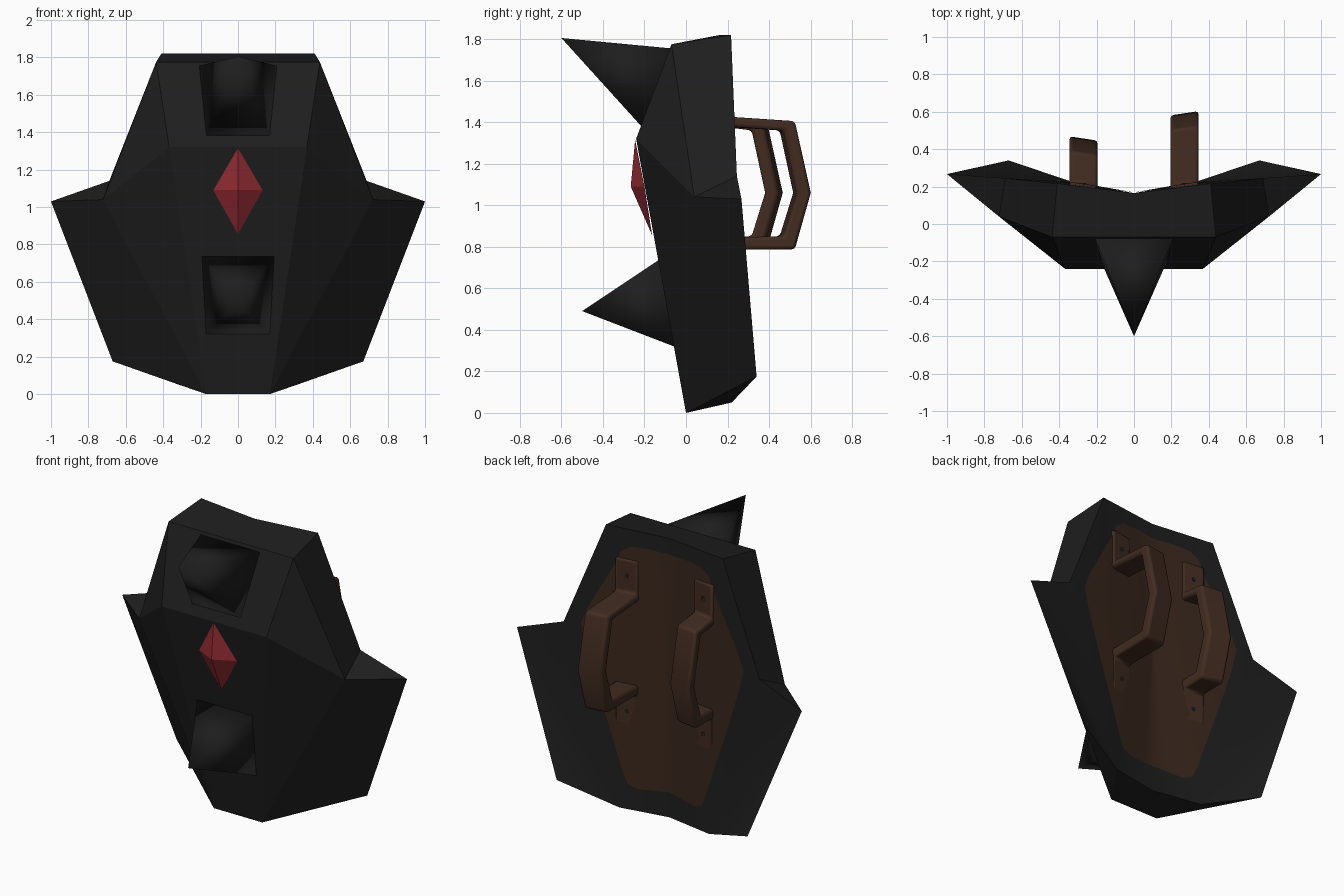
import bpy, bmesh, math
from mathutils import Vector
from mathutils.bvhtree import BVHTree

if "Cube" in bpy.data.objects:
    bpy.data.objects.remove(bpy.data.objects["Cube"])


def material(name, rgb):
    m = bpy.data.materials.new(name)
    m.diffuse_color = (*rgb, 1)
    m.use_nodes = True
    m.node_tree.nodes["Principled BSDF"].inputs["Base Color"].default_value = m.diffuse_color
    return m


BLACK = material("black_metal", (0.0130, 0.0130, 0.0130))
LINING = material("dark_brown_lining", (0.042, 0.021, 0.012))
LEATHER = material("brown_leather", (0.054, 0.025, 0.015))
RED = material("red_gem", (0.28, 0.023, 0.032))
STEEL = material("dark_rivet", (0.02, 0.02, 0.022))


def make(name, bm, mat, smooth=None):
    bmesh.ops.remove_doubles(bm, verts=bm.verts, dist=1e-4)
    bmesh.ops.recalc_face_normals(bm, faces=bm.faces)
    me = bpy.data.meshes.new(name)
    bm.to_mesh(me)
    ob = bpy.data.objects.new(name, me)
    bpy.context.collection.objects.link(ob)
    me.materials.append(mat)
    if smooth:
        bpy.ops.object.select_all(action='DESELECT')
        ob.select_set(True)
        bpy.context.view_layer.objects.active = ob
        bpy.ops.object.shade_smooth_by_angle(angle=math.radians(smooth))
    return ob


# Shield body: named corner points of one half, built on both sides
P = {
    "A0": (0, -.07, 1.775), "A": (.438, -.07, 1.775),     # front top
    "B0": (0, -.24, 1.32), "B": (.368, -.24, 1.32),       # front ridge
    "G0": (0, 0, 0), "G": (.17, 0, 0),                    # front bottom
    "C": (.722, .04, 1.04), "S": (.688, .245, 1.14),      # shoulder front / back
    "D": (1, .267, 1.03), "E": (.67, .34, .175),          # wing tip, lower corner
    "T0": (0, .165, 1.82), "T": (.41, .217, 1.82),        # back top
    "F0": (0, .165, .05), "F": (.315, .22, .05),          # back bottom
}
FACES = ["A0 A B B0", "B0 B G G0", "A0 A T T0", "A T S C", "A B C", "B C G",
         "C D E G", "C S D", "E F G", "G0 G F F0",
         "T0 T F F0", "T S F", "S D F", "D E F"]
bm = bmesh.new()
for side in (1, -1):
    for f in FACES:
        bm.faces.new([bm.verts.new((P[k][0] * side, P[k][1], P[k][2])) for k in f.split()])
bmesh.ops.remove_doubles(bm, verts=bm.verts, dist=1e-4)
bmesh.ops.recalc_face_normals(bm, faces=bm.faces)
tree = BVHTree.FromBMesh(bm)
body = make("shield_body", bm, BLACK)
for p in body.data.polygons:                              # only the back is smooth
    p.use_smooth = p.normal.y > .7


# Back lining: rings of an outline laid onto the back surface
def on_back(x, z, lift):
    hit = tree.ray_cast(Vector((x, 2, z)), Vector((0, -1, 0)))[0]
    return (x, hit.y + lift, z)


half = [(0, 1.72), (.15, 1.725), (.25, 1.715), (.31, 1.675), (.345, 1.59), (.43, 1.44),
        (.53, 1.26), (.57, 1.16), (.54, 1.03), (.44, .72), (.35, .46),
        (.29, .28), (.26, .215), (.2, .19), (.1, .20), (0, .21)]
outline = half + [(-x, z) for x, z in half[-2:0:-1]]
RINGS, CZ = 8, 1.0
bm = bmesh.new()
rings = []
for r in range(1, RINGS + 1):
    t = r / RINGS
    rings.append([bm.verts.new(on_back(x * t, CZ + (z - CZ) * t, .004)) for x, z in outline])
centre = bm.verts.new(on_back(0.0001, CZ, .004))
n = len(outline)
for i in range(n):
    j = (i + 1) % n
    bm.faces.new((centre, rings[0][j], rings[0][i]))
    for a, b in zip(rings, rings[1:]):
        bm.faces.new((a[i], a[j], b[j], b[i]))
lining = make("back_lining", bm, LINING, 60)
if lining.data.polygons[0].normal.y < 0:
    lining.data.flip_normals()


# Spikes and gem: pyramids over a four-cornered base
def pyramid(name, base, tip, mat, smooth=None):
    bm = bmesh.new()
    b = [bm.verts.new(p) for p in base]
    t = bm.verts.new(tip)
    bm.faces.new(b)
    for i in range(4):
        bm.faces.new((b[i], b[(i + 1) % 4], t))
    make(name, bm, mat, smooth)


pyramid("upper_spike", [(-.21, -.07, 1.755), (.21, -.07, 1.755), (.17, -.215, 1.38), (-.17, -.215, 1.38)],
        (0, -.6, 1.805), BLACK, 180)
pyramid("lower_spike", [(-.195, -.13, .737), (.195, -.13, .737), (.17, -.058, .32), (-.17, -.058, .32)],
        (0, -.5, .49), BLACK, 180)
pyramid("gem", [(0, -.245, 1.315), (.132, -.2, 1.09), (0, -.163, .855), (-.132, -.2, 1.09)],
        (0, -.266, 1.09), RED)


# Handles: a bent strap profile in y-z, swept across x and tilted with the back
def handle(name, side, d):
    prof = [(.17, 1.635), (.214, 1.635), (.214, 1.425), (.515 + d, 1.405), (.592 + d, 1.06),
            (.515 + d, .787), (.214, .787), (.214, .575), (.17, .575),
            (.17, .845), (.46 + d, .85), (.525 + d, 1.06), (.46 + d, 1.36), (.17, 1.38)]
    bm = bmesh.new()

    def place(x, y, z):
        return (side * x, y + .15 * (x - .27), z)

    a = [bm.verts.new(place(.195, y, z)) for y, z in prof]
    b = [bm.verts.new(place(.345, y, z)) for y, z in prof]
    bm.faces.new(a)
    bm.faces.new(b[::-1])
    for i in range(len(prof)):
        j = (i + 1) % len(prof)
        bm.faces.new((a[i], b[i], b[j], a[j]))
    ob = make(name, bm, LEATHER, 35)
    bev = ob.modifiers.new("soft_edges", 'BEVEL')
    bev.width, bev.segments = .016, 2
    bev.limit_method, bev.angle_limit = 'ANGLE', math.radians(50)
    # rivets on the two mounting tabs
    for k, z in (("upper", 1.53), ("lower", .67)):
        bpy.ops.mesh.primitive_cylinder_add(vertices=8, radius=.013, depth=.02,
                                            location=(side * .27, .209, z),
                                            rotation=(math.pi / 2, 0, 0))
        rivet = bpy.context.object
        rivet.name = f"{name}_{k}_rivet"
        rivet.data.materials.append(STEEL)


handle("long_handle", 1, 0)
handle("short_handle", -1, -.135)
